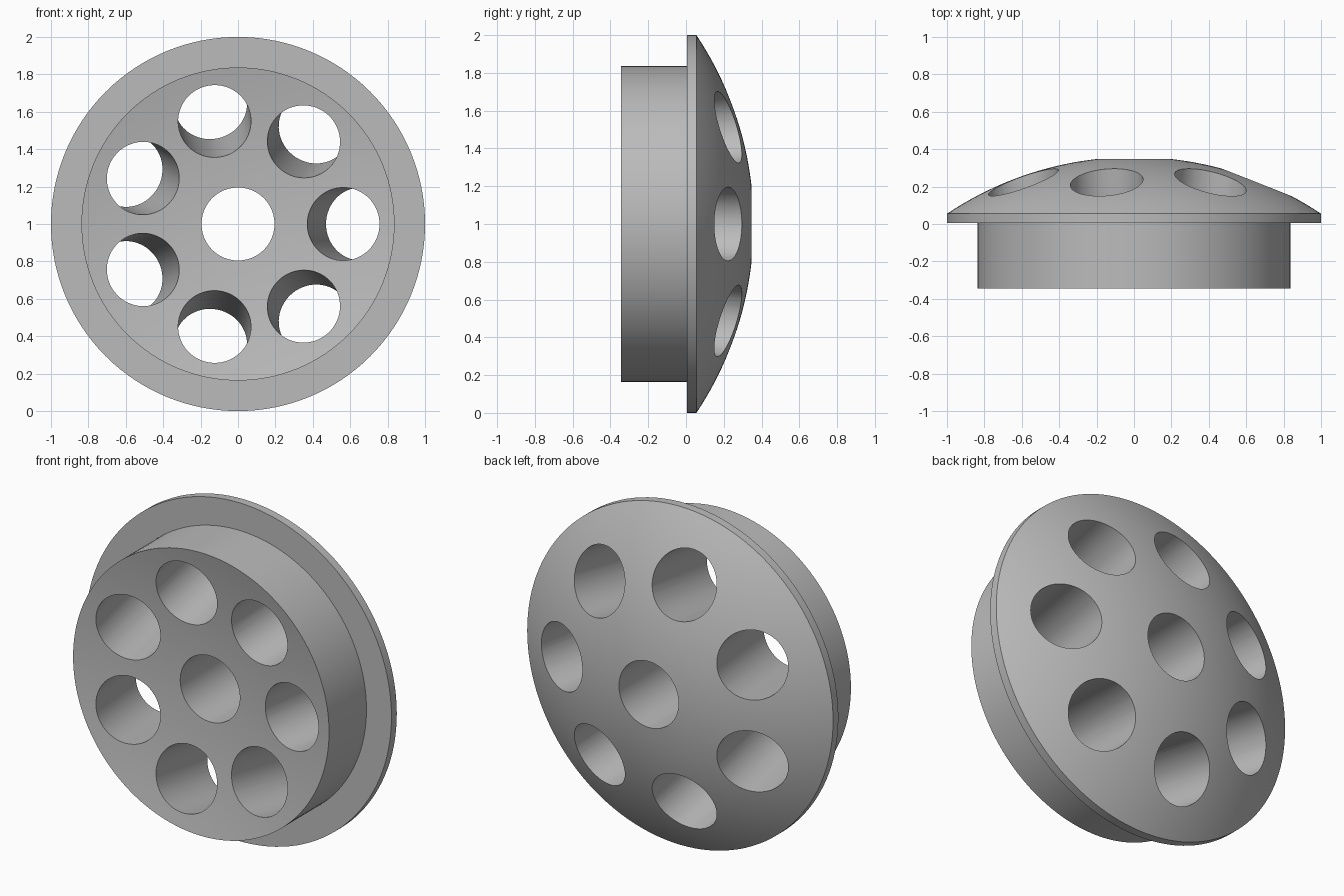
import bpy, bmesh
from math import sin, cos, pi, radians, sqrt
from mathutils import Matrix, Vector

cube = bpy.data.objects.get("Cube")
if cube:
    bpy.data.objects.remove(cube, do_unlink=True)

HOLE_R = 0.195
BORE_R = 0.195
PLUG_R = 0.837
FRONT, BACK = -0.345, 0.345
SEGMENTS = 128

grey = bpy.data.materials.new("plain grey")
grey.use_nodes = True
colour = (0.5, 0.5, 0.5, 1)
grey.diffuse_color = colour
grey.node_tree.nodes["Principled BSDF"].inputs["Base Color"].default_value = colour


def link(name, bm):
    mesh = bpy.data.meshes.new(name)
    bmesh.ops.recalc_face_normals(bm, faces=bm.faces)
    bm.to_mesh(mesh)
    bm.free()
    obj = bpy.data.objects.new(name, mesh)
    bpy.context.collection.objects.link(obj)
    mesh.materials.append(grey)
    return obj


def arc(r0, r1, steps, height):
    radii = [r0 + (r1 - r0) * i / steps for i in range(steps + 1)]
    return [(r, height(r)) for r in radii]


# Half section: shallow dish in front, plug wall, flange, spherical dome, bore
DOME, DISH = 1.8, 4.0
dome_y = lambda r: 0.055 - sqrt(DOME**2 - 1) + sqrt(DOME**2 - r * r)
dish_y = lambda r: FRONT - sqrt(DISH**2 - PLUG_R**2) + sqrt(DISH**2 - r * r)
profile = arc(BORE_R, PLUG_R, 10, dish_y)
profile += [(PLUG_R, 0.005), (1, 0.005)]
profile += arc(1, BORE_R, 20, dome_y)

# Turn the section round the y axis
bm = bmesh.new()
rings = []
for r, y in profile:
    rings.append([bm.verts.new((r * cos(2 * pi * i / SEGMENTS), y, 1 + r * sin(2 * pi * i / SEGMENTS)))
                  for i in range(SEGMENTS)])
for a, b in zip(rings, rings[1:] + rings[:1]):
    for i in range(SEGMENTS):
        j = (i + 1) % SEGMENTS
        bm.faces.new((a[i], a[j], b[j], b[i]))
plug = link("perforated_domed_plug", bm)

# Seven round holes that splay outward toward the dome
bm = bmesh.new()
for k in range(7):
    place = (Matrix.Translation((0, 0, 1))
             @ Matrix.Rotation(2 * pi * k / 7, 4, 'Y')
             @ Matrix.Translation((0.61, -0.037, 0))
             @ Matrix.Rotation(radians(-10), 4, 'Z')
             @ Matrix.Rotation(pi / 2, 4, 'X'))
    bmesh.ops.create_cone(bm, cap_ends=True, segments=64, radius1=HOLE_R,
                          radius2=HOLE_R, depth=1.1, matrix=place)
cutter = link("hole_cutter", bm)
cutter.hide_render = True

cut = plug.modifiers.new("Holes", 'BOOLEAN')
cut.operation = 'DIFFERENCE'
cut.solver = 'EXACT'
cut.object = cutter

bpy.ops.object.select_all(action='DESELECT')
plug.select_set(True)
bpy.context.view_layer.objects.active = plug
bpy.ops.object.modifier_apply(modifier=cut.name)
bpy.data.objects.remove(cutter, do_unlink=True)
bpy.ops.object.shade_smooth_by_angle(angle=radians(25))
